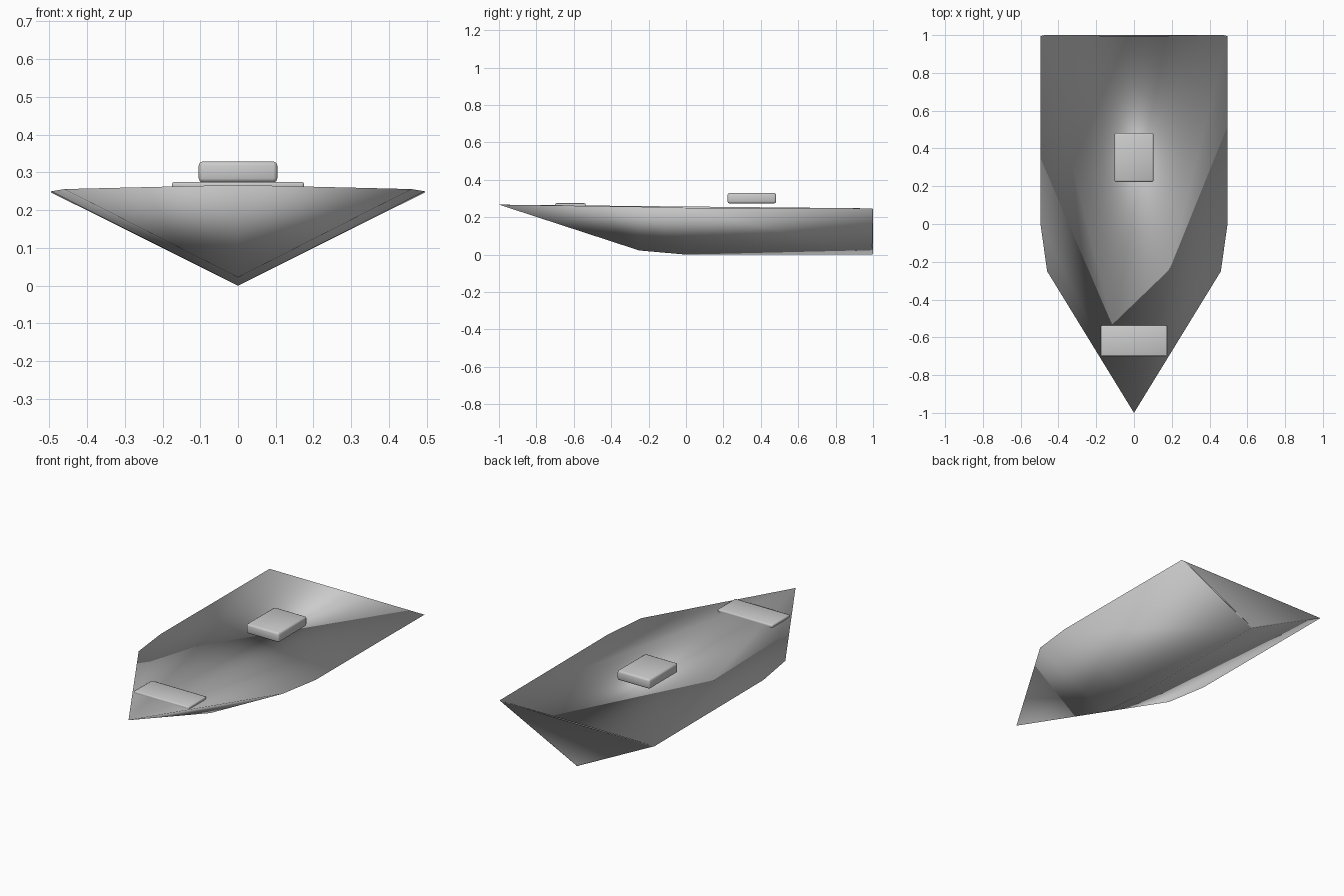
import bpy, bmesh

if "Cube" in bpy.data.objects:
    bpy.data.objects.remove(bpy.data.objects["Cube"])


def finish(name, bm, smooth_all=False):
    bmesh.ops.recalc_face_normals(bm, faces=bm.faces)
    mesh = bpy.data.meshes.new(name)
    bm.to_mesh(mesh)
    bm.free()
    ob = bpy.data.objects.new(name, mesh)
    bpy.context.collection.objects.link(ob)
    for p in mesh.polygons:
        p.use_smooth = True
    return ob


def bevelled_box(name, x, y, z, bevel):
    bm = bmesh.new()
    bmesh.ops.create_cube(bm, size=1)
    for v in bm.verts:
        for i, (lo, hi) in enumerate((x, y, z)):
            v.co[i] = (lo + hi) / 2 + v.co[i] * (hi - lo)
    bmesh.ops.bevel(bm, geom=bm.edges[:], offset=bevel, segments=2,
                    profile=0.5, affect='EDGES')
    return finish(name, bm)


# Hull: V-shaped sections (y, half width, rim height, keel height) to a pointed bow
sections = [(1.0, 0.495, 0.247, 0.0), (0.0, 0.495, 0.25, 0.0),
            (-0.25, 0.46, 0.256, 0.022)]
bm = bmesh.new()
bow = bm.verts.new((0, -1, 0.267))
rings = [[bm.verts.new((-w, y, r)), bm.verts.new((0, y, k)), bm.verts.new((w, y, r))]
         for y, w, r, k in sections]

# Sides and bottom
for a, b in zip(rings, rings[1:]):
    for i in (0, 1):
        bm.faces.new((a[i], a[i + 1], b[i + 1], b[i]))
for i in (0, 1):
    bm.faces.new((rings[-1][i], rings[-1][i + 1], bow))

# Deck fanned from the bow, and transom
bm.faces.new((bow, rings[0][0], rings[0][2]))
for s in (0, 2):
    for a, b in zip(rings, rings[1:]):
        bm.faces.new((bow, a[s], b[s]))
transom = bm.faces.new(rings[0])
bmesh.ops.bevel(bm, geom=list(transom.edges), offset=0.005, segments=1,
                profile=0.5, affect='EDGES')
finish("hull", bm)

# Seat above the deck and flat bench near the bow
bevelled_box("seat", (-0.104, 0.104), (0.222, 0.482), (0.274, 0.329), 0.01)
bevelled_box("bow_bench", (-0.175, 0.175), (-0.7, -0.537), (0.255, 0.275), 0.006)
